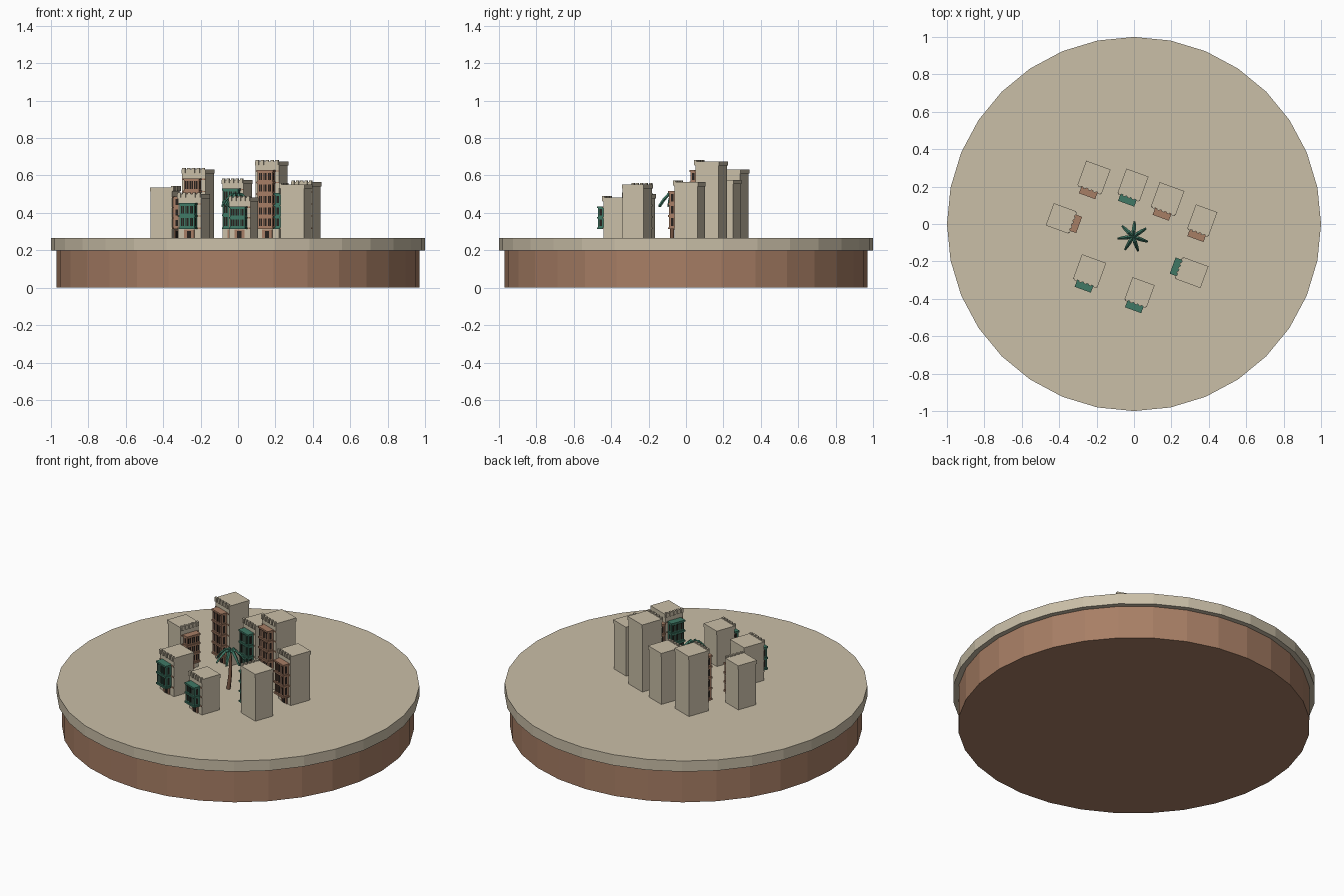
import bpy, bmesh
from math import radians, sin, cos, tau
from mathutils import Matrix, Vector

if "Cube" in bpy.data.objects:
    bpy.data.objects.remove(bpy.data.objects["Cube"])


def material(name, rgb):
    m = bpy.data.materials.new(name)
    m.use_nodes = True
    m.diffuse_color = (*rgb, 1)
    m.node_tree.nodes["Principled BSDF"].inputs["Base Color"].default_value = (*rgb, 1)
    return m


SAND = material("sand", (0.59, 0.52, 0.39))
BROWN = material("clay_brown", (0.39, 0.21, 0.13))
GREEN = material("painted_green", (0.05, 0.19, 0.13))
DARK = material("dark_opening", (0.02, 0.015, 0.012))
TRUNK = material("bark", (0.20, 0.10, 0.06))
GROUND = 0.265


def finish(bm, name, mat, matrix=None):
    bmesh.ops.recalc_face_normals(bm, faces=bm.faces)
    mesh = bpy.data.meshes.new(name)
    bm.to_mesh(mesh)
    bm.free()
    mesh.materials.append(mat)
    ob = bpy.data.objects.new(name, mesh)
    bpy.context.collection.objects.link(ob)
    if matrix:
        ob.matrix_world = matrix
    return ob


def boxes(name, mat, matrix, items):
    """One object from (x0, x1, y0, y1, z0, z1) boxes."""
    bm = bmesh.new()
    for x0, x1, y0, y1, z0, z1 in items:
        place = Matrix.Translation(((x0 + x1) / 2, (y0 + y1) / 2, (z0 + z1) / 2))
        size = Matrix.Diagonal((x1 - x0, y1 - y0, z1 - z0, 1))
        bmesh.ops.create_cube(bm, size=1, matrix=place @ size)
    return finish(bm, name, mat, matrix)


def disc(name, mat, radius, z0, z1):
    bm = bmesh.new()
    bmesh.ops.create_cone(bm, cap_ends=True, segments=32, radius1=radius, radius2=radius,
                          depth=z1 - z0, matrix=Matrix.Translation((0, 0, (z0 + z1) / 2)))
    return finish(bm, name, mat)


# Round stand
disc("base_drum", BROWN, 0.97, 0, 0.2)
disc("ground_disc", SAND, 1.0, 0.2, GROUND)


def building(x, y, turn, w, d, top, wood):
    place = Matrix.Translation((x, y, 0)) @ Matrix.Rotation(radians(turn), 4, 'Z')
    hw, front = w / 2, -d / 2
    inner = hw - 0.003
    wall = front + 0.003
    roof = top - 0.008

    # Tower with a slightly wider cap, and merlons on the front only
    boxes("tower_walls", SAND, place, [(-inner, inner, wall, -wall, GROUND, roof - 0.02)])
    boxes("roof_cap", SAND, place, [(-hw, hw, front, -front, roof - 0.022, roof)])
    step = w / 5
    boxes("front_merlons", SAND, place,
          [(-hw + step * (i + 0.2), -hw + step * (i + 0.8), front - 0.006, front + 0.008,
            roof - 0.018, top) for i in range(5)])

    # Projecting bay with one row of openings per floor
    low, high = 0.318, top - 0.06
    floors = max(2, round((high - low) / 0.062))
    pitch = (high - low) / floors
    levels = [low + pitch * i for i in range(floors + 1)]
    bw, out = 0.042, front - 0.034
    boxes("bay_window", wood, place, [(-bw, bw, out, wall, low, high)])
    boxes("bay_ledges", wood, place,
          [(-bw - 0.004, bw + 0.004, out - 0.005, wall, z - 0.005, z + 0.005) for z in levels])
    panes, bars = [], []
    for z in levels[:-1]:
        z0, z1 = z + 0.013, z + pitch - 0.010
        for c in (-0.026, 0, 0.026):
            panes.append((c - 0.009, c + 0.009, out - 0.002, out + 0.002, z0, z1))
            bars.append((c - 0.0015, c + 0.0015, out - 0.004, out, z0, z1))
        for s in (-bw, bw):
            panes.append((s - 0.001, s + 0.001, out + 0.01, out + 0.024, z0, z1))
    boxes("bay_openings", DARK, place, panes)
    boxes("bay_bars", wood, place, bars)

    # Timber floor bands and door on the wall
    boxes("floor_bands", BROWN, place,
          [(-inner, inner, wall - 0.004, wall, z - 0.003, z + 0.003) for z in levels])
    boxes("door", BROWN, place, [(-0.028, 0.028, wall - 0.006, wall, GROUND, low - 0.008)])
    boxes("door_opening", DARK, place,
          [(-0.012, 0.012, wall - 0.008, wall, GROUND, low - 0.016)])


# Ring of towers: x, y, turn, width, depth, top, bay colour
for spec in (
    (-0.214, 0.25, -20, 0.138, 0.138, 0.64, BROWN),
    (-0.005, 0.21, -20, 0.126, 0.138, 0.585, GREEN),
    (0.18, 0.135, -20, 0.140, 0.138, 0.683, BROWN),
    (0.365, 0.02, -20, 0.122, 0.136, 0.572, BROWN),
    (0.31, -0.26, -110, 0.124, 0.142, 0.56, GREEN),
    (0.03, -0.365, -20, 0.126, 0.126, 0.49, GREEN),
    (-0.237, -0.25, -20, 0.138, 0.138, 0.508, GREEN),
    (-0.39, 0.03, 70, 0.126, 0.128, 0.543, BROWN),
):
    building(*spec)

# Palm trunk, gently bent and tapered
base = Vector((-0.012, -0.075, GROUND))
crown = Vector((-0.005, -0.068, 0.495))
curve = bpy.data.curves.new("palm_trunk", 'CURVE')
curve.dimensions = '3D'
curve.bevel_depth = 0.011
curve.bevel_resolution = 1
curve.use_fill_caps = True
line = curve.splines.new('POLY')
line.points.add(3)
for i, p in enumerate(line.points):
    t = i / 3
    spot = base.lerp(crown, t) + Vector((0.008 * sin(t * tau / 2), 0, 0))
    p.co = (*spot, 1)
    p.radius = 1.1 - 0.45 * t
curve.materials.append(TRUNK)
bpy.context.collection.objects.link(bpy.data.objects.new("palm_trunk", curve))

# Palm leaves: ridged blades that droop outward
profile = ((0, 0.010, 0.004), (0.03, 0.022, 0.008), (0.06, 0.018, -0.022), (0.083, 0.010, -0.055))
bm = bmesh.new()
for k in range(7):
    a = radians(84) + k * tau / 7
    along, side = Vector((cos(a), sin(a), 0)), Vector((-sin(a), cos(a), 0))
    rows = []
    for r, width, z in profile:
        mid = crown + along * r + Vector((0, 0, z))
        sag = Vector((0, 0, 0.007))
        rows.append([bm.verts.new(p) for p in (mid + side * width / 2 - sag, mid + sag / 2,
                                               mid - side * width / 2 - sag)])
    for lower, upper in zip(rows, rows[1:]):
        for j in range(2):
            bm.faces.new((lower[j], lower[j + 1], upper[j + 1], upper[j]))
leaves = finish(bm, "palm_leaves", GREEN)
thick = leaves.modifiers.new("leaf_thickness", 'SOLIDIFY')
thick.thickness = 0.005
